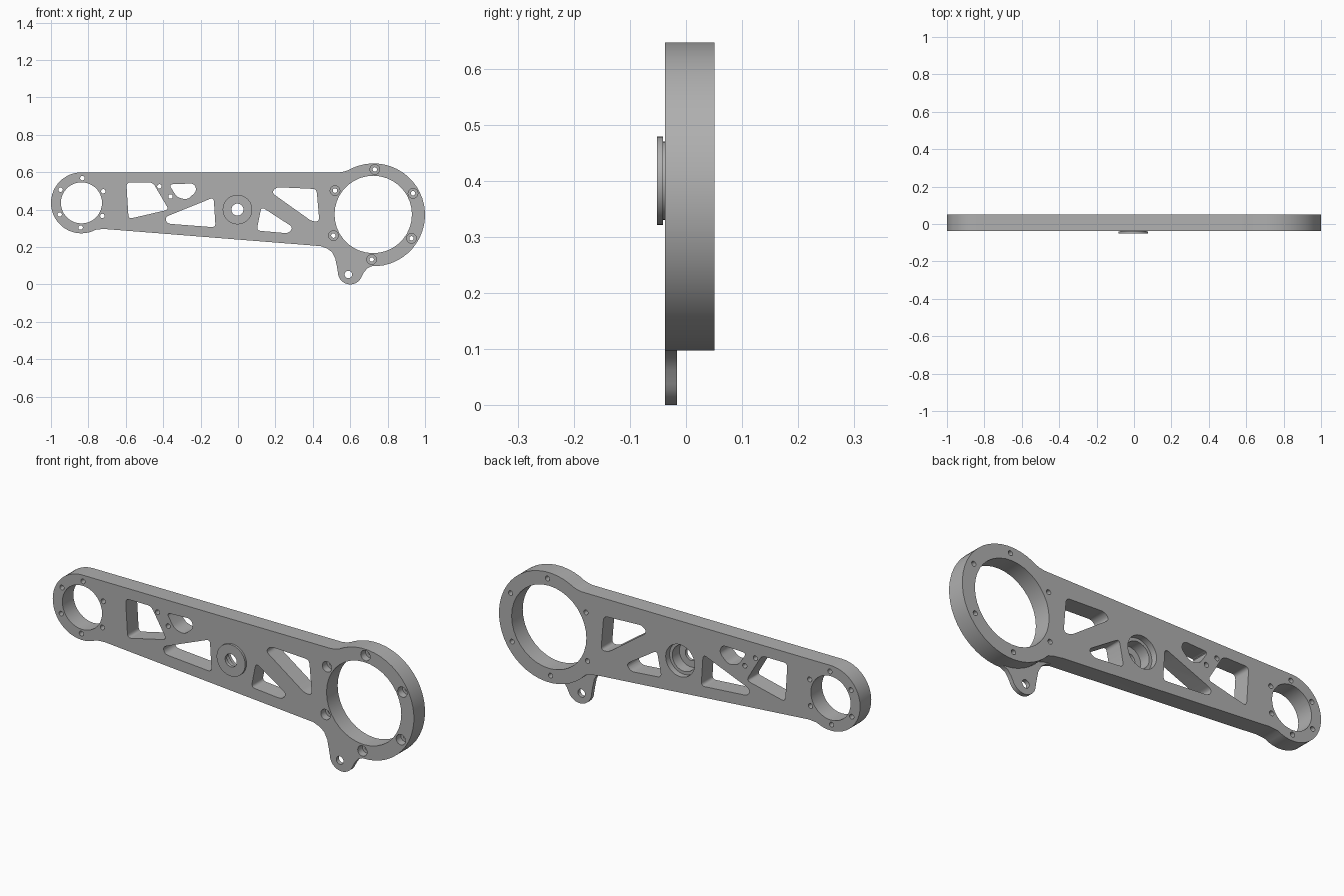
import bpy, bmesh
from math import sin, cos, radians, pi
from mathutils import Vector

if "Cube" in bpy.data.objects:
    bpy.data.objects.remove(bpy.data.objects["Cube"])

FRONT, BACK, TAB_BACK = -0.037, 0.051, -0.016
SMALL_RING, LARGE_RING, HUB = (-0.837, 0.436), (0.725, 0.372), (-0.003, 0.4)

metal = bpy.data.materials.new("grey metal")
metal.use_nodes = True
grey = (0.43, 0.43, 0.43, 1)
metal.diffuse_color = grey
metal.node_tree.nodes["Principled BSDF"].inputs["Base Color"].default_value = grey


def arc(center, r, start, end, step=7.5):
    n = max(2, round(abs(end - start) / step))
    angles = [radians(start + (end - start) * i / n) for i in range(n + 1)]
    return [(center[0] + r * cos(a), center[1] + r * sin(a)) for a in angles]


def circle(center, r, step=10):
    return arc(center, r, 0, 360, step)[:-1]


def rounded(corners, r=0.022, n=5):
    """Polygon with each corner replaced by a small curve."""
    pts = [Vector(c) for c in corners]
    out = []
    for i, p in enumerate(pts):
        a, b = pts[i - 1] - p, pts[(i + 1) % len(pts)] - p
        p0 = p + a.normalized() * min(r, a.length * 0.48)
        p1 = p + b.normalized() * min(r, b.length * 0.48)
        for k in range(n + 1):
            t = k / n
            out.append(tuple(p0 * (1 - t) ** 2 + p * 2 * t * (1 - t) + p1 * t * t))
    return out


def ring_of(center, r, start):
    return [(center[0] + r * cos(radians(start) + i * pi / 3),
             center[1] + r * sin(radians(start) + i * pi / 3)) for i in range(6)]


def prisms(name, items):
    """Object made of outlines in the xz plane, each extruded from y0 to y1."""
    bm = bmesh.new()
    for outline, y0, y1 in items:
        face = bm.faces.new([bm.verts.new((x, y0, z)) for x, z in outline])
        new = bmesh.ops.extrude_face_region(bm, geom=[face])["geom"]
        verts = [v for v in new if isinstance(v, bmesh.types.BMVert)]
        bmesh.ops.translate(bm, verts=verts, vec=(0, y1 - y0, 0))
    bmesh.ops.recalc_face_normals(bm, faces=bm.faces)
    mesh = bpy.data.meshes.new(name)
    bm.to_mesh(mesh)
    bm.free()
    mesh.materials.append(metal)
    obj = bpy.data.objects.new(name, mesh)
    bpy.context.collection.objects.link(obj)
    return obj


def combine(target, other, operation):
    mod = target.modifiers.new(operation, 'BOOLEAN')
    mod.operation, mod.object, mod.solver = operation, other, 'EXACT'
    mod.use_self = True
    bpy.context.view_layer.objects.active = target
    bpy.ops.object.modifier_apply(modifier=mod.name)
    bpy.data.objects.remove(other)


# Thick arm joining the two end rings
arm_outline = (arc(SMALL_RING, 0.163, 90, 298)
               + [(-0.735, 0.295), (-0.71, 0.296), (0.44, 0.205), (0.485, 0.198)]
               + arc(LARGE_RING, 0.275, 222, 475)
               + [(0.59, 0.611), (0.567, 0.603), (0.54, 0.599)])
arm = prisms("arm", [(arm_outline, FRONT, BACK)])

# Thin lug under the large ring
lug_outline = ([(0.44, 0.205), (0.475, 0.193), (0.503, 0.172), (0.52, 0.138), (0.528, 0.1)]
               + arc((0.6, 0.066), 0.066, 180, 335, 10)
               + [(0.672, 0.062), (0.69, 0.085), (0.715, 0.097), (0.74, 0.099)]
               + arc(LARGE_RING, 0.245, 270, 215) + [(0.44, 0.24)])
combine(arm, prisms("lug", [(lug_outline, FRONT, TAB_BACK)]), 'UNION')

# Flanged hub on the front
combine(arm, prisms("hub_neck", [(circle(HUB, 0.07), -0.046, -0.03)]), 'UNION')
combine(arm, prisms("hub_flange", [(circle(HUB, 0.079), -0.052, -0.041)]), 'UNION')

# Lightening pockets
pockets = [
    [(-0.597, 0.545), (-0.455, 0.545), (-0.37, 0.4), (-0.585, 0.35)],
    [(-0.37, 0.535), (-0.235, 0.54), (-0.22, 0.5), (-0.27, 0.453), (-0.325, 0.465)],
    [(-0.13, 0.465), (-0.12, 0.305), (-0.38, 0.325), (-0.39, 0.36)],
    [(0.125, 0.415), (0.295, 0.305), (0.27, 0.273), (0.1, 0.288)],
    [(0.205, 0.52), (0.42, 0.51), (0.435, 0.337), (0.395, 0.337), (0.18, 0.49)],
]
cuts = [(rounded(p), -0.1, 0.1) for p in pockets]

# Large bores and the stepped seat behind the hub
cuts += [(circle(SMALL_RING, 0.11), -0.1, 0.1),
         (circle((0.723, 0.374), 0.207), -0.1, 0.1)]
seat = [(circle(HUB, 0.08), 0.02, 0.1),
        (circle(HUB, 0.065), -0.036, 0.1),
        (circle(HUB, 0.032), -0.1, 0.1)]

# Screw holes, counterbored on the large ring
large_holes = ring_of((0.723, 0.374), 0.241, 28)
small_holes = ring_of(SMALL_RING, 0.132, 28) + [(-0.42, 0.524), (-0.361, 0.47)]
cuts += [(circle(c, 0.012, 24), -0.1, 0.1) for c in large_holes + small_holes]
cuts += [(circle((0.59, 0.053), 0.02, 18), -0.1, 0.1)]
bores = [(circle(c, 0.026, 18), -0.1, 0.0) for c in large_holes]

combine(arm, prisms("through_cutter", cuts), 'DIFFERENCE')
combine(arm, prisms("counterbore_cutter", bores), 'DIFFERENCE')
for step in seat:
    combine(arm, prisms("seat_cutter", [step]), 'DIFFERENCE')

# Smooth curved walls, keep edges crisp
bpy.ops.object.select_all(action='DESELECT')
arm.select_set(True)
bpy.context.view_layer.objects.active = arm
bpy.ops.object.shade_smooth_by_angle(angle=radians(32))
